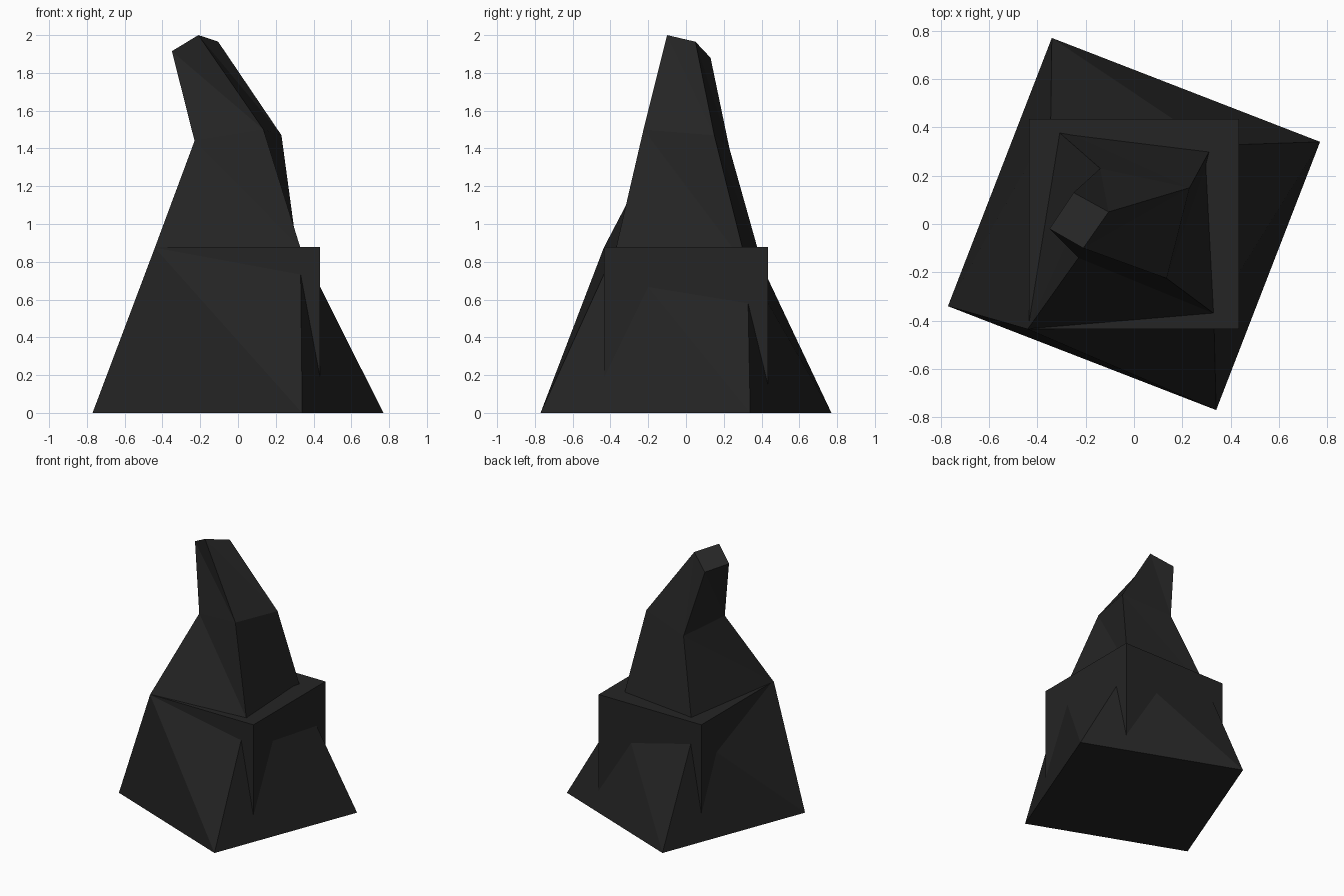
import bpy, bmesh

if "Cube" in bpy.data.objects:
    bpy.data.objects.remove(bpy.data.objects["Cube"])

# single dark stone colour
stone = bpy.data.materials.new("charcoal stone")
stone.diffuse_color = (0.018, 0.018, 0.018, 1)
stone.use_nodes = True
stone.node_tree.nodes["Principled BSDF"].inputs["Base Color"].default_value = stone.diffuse_color


def finish(bm, name):
    bmesh.ops.recalc_face_normals(bm, faces=bm.faces)
    mesh = bpy.data.meshes.new(name)
    bm.to_mesh(mesh)
    bm.free()
    mesh.materials.append(stone)
    bpy.context.collection.objects.link(bpy.data.objects.new(name, mesh))


# leaning spire: four-sided rings, each listed front-left, front-right, back-right, back-left
rings = [
    [(-0.77, -0.34, 0), (0.34, -0.77, 0), (0.77, 0.34, 0), (-0.34, 0.77, 0)],
    [(-0.44, -0.435, 0.875), (0.33, -0.37, 0.875), (0.325, 0.325, 0.77), (-0.345, 0.41, 0.76)],
    [(-0.23, -0.14, 1.44), (0.135, -0.225, 1.50), (0.23, 0.15, 1.47), (-0.14, 0.23, 1.40)],
    [(-0.35, -0.02, 1.915), (-0.21, -0.10, 2.0), (-0.105, 0.05, 1.965), (-0.25, 0.13, 1.88)],
]
bm = bmesh.new()
vs = [[bm.verts.new(p) for p in ring] for ring in rings]
for low, high in zip(vs, vs[1:]):
    for i in range(4):
        j = (i + 1) % 4
        bm.faces.new((low[i], low[j], high[i]))
        bm.faces.new((low[j], high[j], high[i]))
bm.faces.new(vs[0][::-1])
bm.faces.new(vs[-1])
finish(bm, "leaning_spire")

# square block pushed through the lower spire
bm = bmesh.new()
bmesh.ops.create_cube(bm, size=1)
bmesh.ops.scale(bm, vec=(0.87, 0.87, 0.865), verts=bm.verts)
bmesh.ops.translate(bm, vec=(0, 0, 0.4455), verts=bm.verts)
finish(bm, "square_block")
